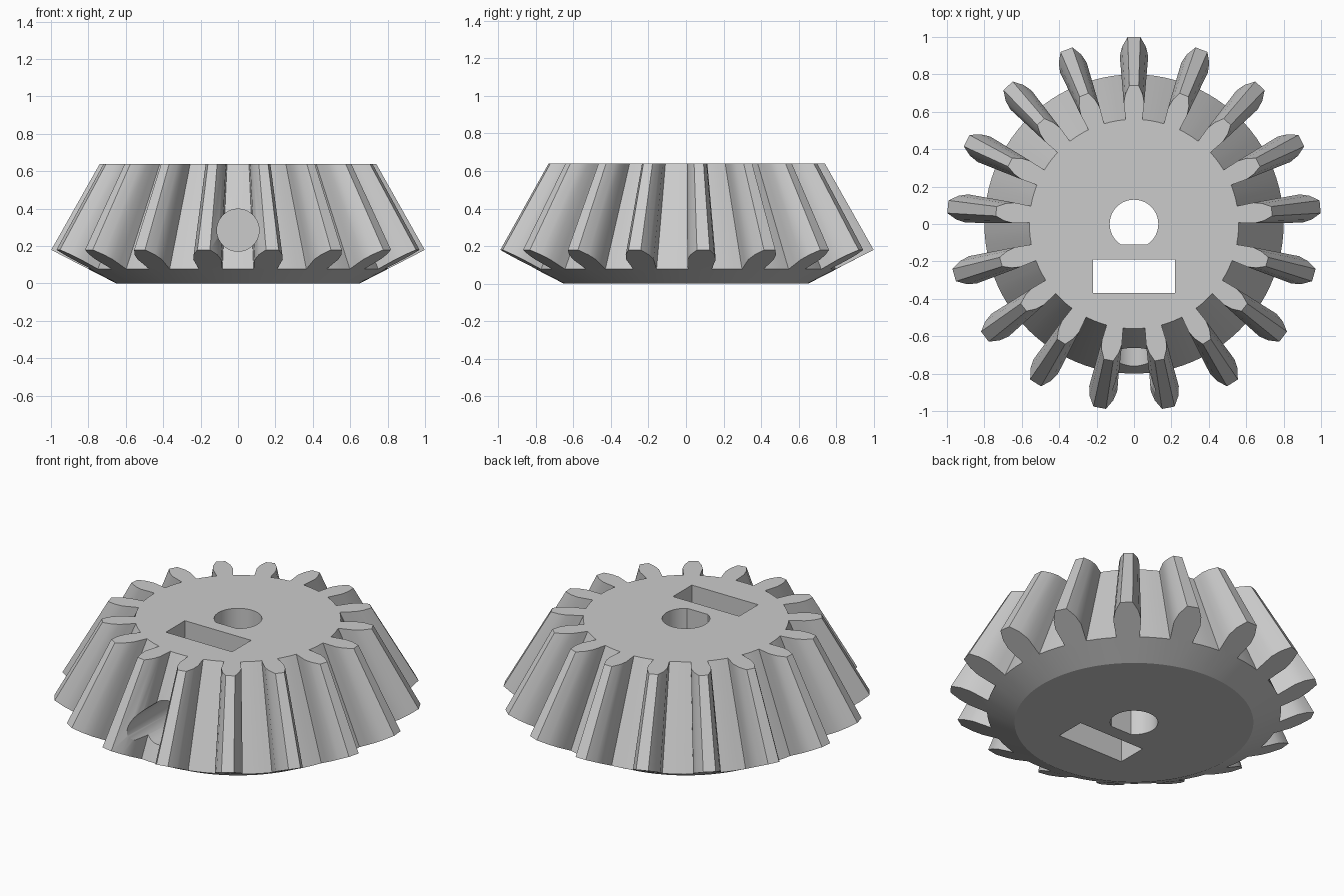
import bpy, bmesh, math
from mathutils import Matrix

if "Cube" in bpy.data.objects:
    bpy.data.objects.remove(bpy.data.objects["Cube"])

TEETH = 17
APEX_Z, TOP_Z = 1.95, 0.64          # all tooth lines run to the apex
BASE_R, ROOT_R = 0.65, 0.80
PITCH = 2 * math.pi / TEETH
# half of one tooth on the back cone: (radius, half width)
FLANK = [(0.80, 0.064), (0.85, 0.070), (0.90, 0.076), (0.95, 0.064), (1.0, 0.034)]

grey = bpy.data.materials.new("plain grey")
grey.diffuse_color = (0.6, 0.6, 0.6, 1)
grey.use_nodes = True
grey.node_tree.nodes["Principled BSDF"].inputs["Base Color"].default_value = grey.diffuse_color


def back_z(r):
    return (r - BASE_R) * 0.18 / (1 - BASE_R)


def new_object(name, bm):
    bmesh.ops.recalc_face_normals(bm, faces=bm.faces)
    mesh = bpy.data.meshes.new(name)
    bm.to_mesh(mesh)
    bm.free()
    mesh.materials.append(grey)
    obj = bpy.data.objects.new(name, mesh)
    bpy.context.collection.objects.link(obj)
    return obj


def prism(name, outline, z0, z1):
    bm = bmesh.new()
    low = [bm.verts.new((x, y, z0)) for x, y in outline]
    high = [bm.verts.new((x, y, z1)) for x, y in outline]
    bm.faces.new(low)
    bm.faces.new(high)
    for i in range(len(low)):
        j = (i + 1) % len(low)
        bm.faces.new((low[i], low[j], high[j], high[i]))
    return new_object(name, bm)


# Gear body with teeth, one tooth centred on +y
bm = bmesh.new()


def polar(r, a, z):
    return bm.verts.new((r * math.cos(a), r * math.sin(a), z))


def to_top(v):
    s = (APEX_Z - TOP_Z) / (APEX_Z - v.co.z)
    return bm.verts.new((v.co.x * s, v.co.y * s, TOP_Z))


half = math.asin(FLANK[0][1] / ROOT_R)
outline, root, base = [], [], []
for t in range(TEETH):
    mid = math.pi / 2 + t * PITCH
    sides = [(r, -w) for r, w in FLANK] + [(r, w) for r, w in reversed(FLANK)]
    tooth = [polar(r, mid + math.asin(w / r), back_z(r)) for r, w in sides]
    centre = polar(ROOT_R, mid, back_z(ROOT_R))
    bm.faces.new(tooth + [centre])
    gap = PITCH - 2 * half
    floor = [polar(ROOT_R, mid + half + gap * k / 3, back_z(ROOT_R)) for k in (1, 2)]
    outline += tooth + floor
    root += [tooth[0], centre, tooth[-1]] + floor
    for a in (-half, 0, half, half + gap / 3, half + gap * 2 / 3):
        base.append(polar(BASE_R, mid + a, 0))

top = [to_top(v) for v in outline]
for low, high in ((base, root), (outline, top)):
    for i in range(len(low)):
        j = (i + 1) % len(low)
        bm.faces.new((low[i], low[j], high[j], high[i]))
bm.faces.new(base)
bm.faces.new(top)
gear = new_object("bevel_gear", bm)

# Shaft bore with one flat side
R, FLAT = 0.13, 0.11
start = -math.acos(FLAT / R)
span = 2 * math.pi + 2 * start
bore = [(R * math.sin(a), -R * math.cos(a))
        for a in (-start + span * k / 40 for k in range(41))]
cutters = [prism("bore_cutter", bore, -0.2, 1)]

# Rectangular nut slot
cutters.append(prism("slot_cutter",
                     [(-0.22, -0.37), (0.22, -0.37), (0.22, -0.19), (-0.22, -0.19)], -0.2, 1))

# Radial screw hole from the front into the slot
ring = [(0.113 * math.cos(k * math.pi / 20), 0.113 * math.sin(k * math.pi / 20))
        for k in range(40)]
screw = prism("screw_hole_cutter", ring, 0.25, 1.2)
screw.data.transform(Matrix.Translation((0, 0, 0.285)) @ Matrix.Rotation(math.pi / 2, 4, 'X'))
cutters.append(screw)

bpy.context.view_layer.objects.active = gear
gear.select_set(True)
for cutter in cutters:
    mod = gear.modifiers.new(cutter.name, 'BOOLEAN')
    mod.operation = 'DIFFERENCE'
    mod.solver = 'EXACT'
    mod.object = cutter
    bpy.ops.object.modifier_apply(modifier=mod.name)
    bpy.data.objects.remove(cutter)

bpy.ops.object.shade_smooth_by_angle(angle=math.radians(25))
